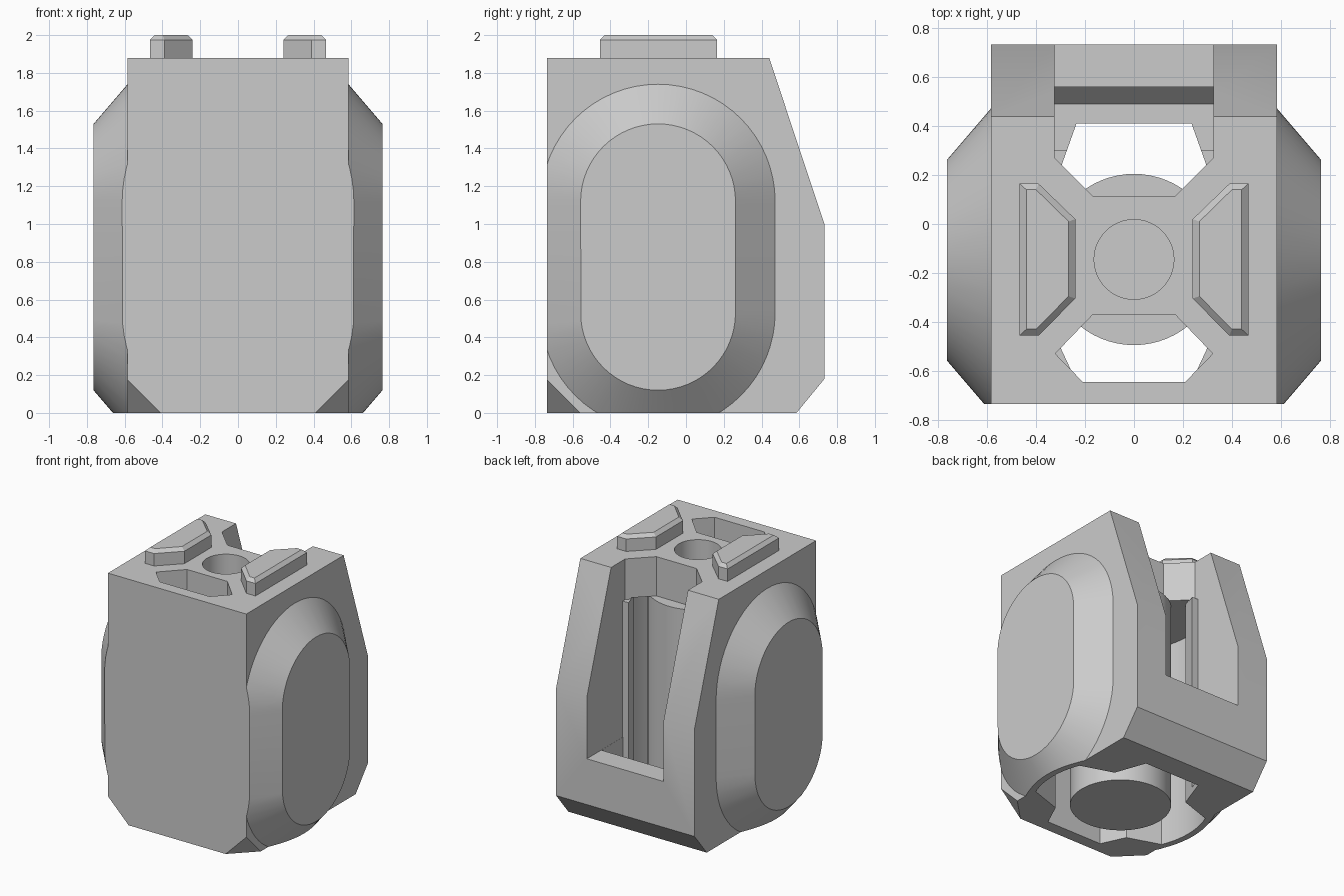
import bpy, bmesh, math
from mathutils import Vector

if "Cube" in bpy.data.objects:
    bpy.data.objects.remove(bpy.data.objects["Cube"])

CY = -0.145            # centre of the round parts along y
TOP, ROOF = 1.88, 1.58

grey = bpy.data.materials.new("light_grey")
grey.use_nodes = True
grey.diffuse_color = (0.6, 0.6, 0.6, 1)
grey.node_tree.nodes["Principled BSDF"].inputs["Base Color"].default_value = (0.6, 0.6, 0.6, 1)


def hull(name, points, clips=()):
    """Convex solid around points, trimmed by (point, outward normal) planes."""
    bm = bmesh.new()
    for p in points:
        bm.verts.new(p)
    bmesh.ops.convex_hull(bm, input=bm.verts[:])
    for co, no in clips:
        cut = bmesh.ops.bisect_plane(bm, geom=bm.verts[:] + bm.edges[:] + bm.faces[:],
                                     plane_co=co, plane_no=no, clear_outer=True)
        edges = [e for e in cut["geom_cut"] if isinstance(e, bmesh.types.BMEdge)]
        bmesh.ops.contextual_create(bm, geom=edges)
    bmesh.ops.dissolve_limit(bm, angle_limit=0.01, verts=bm.verts[:], edges=bm.edges[:])
    bmesh.ops.recalc_face_normals(bm, faces=bm.faces[:])
    return finish(name, bm)


def prism(name, outline, z0, z1):
    """Upright solid with any outline in x and y."""
    bm = bmesh.new()
    face = bm.faces.new([bm.verts.new((x, y, z0)) for x, y in outline])
    up = bmesh.ops.extrude_face_region(bm, geom=[face])
    bmesh.ops.translate(bm, vec=(0, 0, z1 - z0),
                        verts=[v for v in up["geom"] if isinstance(v, bmesh.types.BMVert)])
    bmesh.ops.recalc_face_normals(bm, faces=bm.faces[:])
    return finish(name, bm)


def finish(name, bm):
    mesh = bpy.data.meshes.new(name)
    bm.to_mesh(mesh)
    bm.free()
    mesh.materials.append(grey)
    obj = bpy.data.objects.new(name, mesh)
    bpy.context.collection.objects.link(obj)
    return obj


def combine(target, tool, operation):
    mod = target.modifiers.new(operation, "BOOLEAN")
    mod.operation, mod.solver, mod.object = operation, "EXACT", tool
    bpy.context.view_layer.objects.active = target
    bpy.ops.object.modifier_apply(modifier=mod.name)
    bpy.data.objects.remove(tool)


def circle(r, n=64):
    return [(r * math.cos(2 * math.pi * i / n), CY + r * math.sin(2 * math.pi * i / n))
            for i in range(n)]


def mirrored(half):
    """Close a half outline (positive x) across x = 0."""
    return half + [(-x, y) for x, y in reversed(half)]


def stadium(x, r):
    ring = []
    for i in range(65):
        a = math.pi * i / 32
        z = 1.12 if i <= 32 else 0.53
        ring.append((x, CY - 0.003 + r * math.cos(a), z + r * math.sin(a)))
    return ring


# Main block with sloped back and cut lower corners
profile = [(-0.735, 0), (0.585, 0), (0.733, 0.18), (0.733, 1.0), (0.44, TOP), (-0.735, TOP)]
corners = [(Vector((s * 0.585, -0.735, 0.175)), Vector((s, -1, -1))) for s in (1, -1)]
body = hull("body_shell", [(x, y, z) for x in (-0.585, 0.585) for y, z in profile], corners)

# Raised rounded side panels
for s in (1, -1):
    pts = stadium(s * 0.5, 0.62) + stadium(s * 0.585, 0.62) + stadium(s * 0.765, 0.41)
    panel = hull("side_panel", pts, [((0, -0.735, 0), (0, -1, 0)), ((0, 0, 0), (0, 0, -1))])
    combine(body, panel, "UNION")

# Round inner cavity, flattened front and back, with four wedge ribs
R = 0.615
arc = []
for i in range(97):
    a = -math.pi / 2 + math.pi * i / 96
    x, y = R * math.cos(a), R * math.sin(a)
    deg = abs(math.degrees(a))
    if 23 < deg < 67:
        if abs(deg - 45) < 0.5:
            arc.append((0.32, CY + math.copysign(0.318, y)))
        continue
    if x > 0.01:
        arc.append((x, min(0.41, max(-0.645, CY + y))))
combine(body, prism("cavity", mirrored(arc), -0.1, ROOF), "DIFFERENCE")

# Pocket behind the back sill, with a sloped lower edge
pocket = [(0.3, 0.05), (0.49, 0.05), (0.56, 0.13), (0.56, ROOF), (0.3, ROOF)]
combine(body, hull("pocket", [(x, y, z) for x in (-0.324, 0.324) for y, z in pocket]), "DIFFERENCE")

# Open back slot and its notch in the roof
slot = mirrored([(0.17, 0.115), (0.325, 0.27), (0.325, 1.0)])
combine(body, prism("roof_notch", slot, ROOF - 0.01, 2.1), "DIFFERENCE")
back = mirrored([(0.325, 0.3), (0.325, 1.0)])
combine(body, prism("back_slot", back, 0.53, 2.05), "DIFFERENCE")

# Front roof opening and central socket
opening = mirrored([(0.21, -0.645), (0.322, -0.53), (0.17, -0.372)])
combine(body, prism("front_opening", opening, ROOF - 0.01, 2.1), "DIFFERENCE")
combine(body, prism("socket", circle(0.163), ROOF - 0.01, 2.1), "DIFFERENCE")

# Central post under the roof
post = prism("central_post", circle(0.35), 0, ROOF)

# Bevelled pegs on the roof
base = [(0.467, 0.165), (0.39, 0.165), (0.24, 0.02), (0.24, -0.305), (0.39, -0.456), (0.467, -0.456)]
crown = [(0.44, 0.14), (0.4, 0.14), (0.267, 0.01), (0.267, -0.295), (0.4, -0.43), (0.44, -0.43)]
for s, side in ((1, "left"), (-1, "right")):
    pts = [(s * x, y, z) for z in (TOP, 1.975) for x, y in base]
    pts += [(s * x, y, 2.0) for x, y in crown]
    hull(side + "_roof_peg", pts)

# Smooth the round parts, keep the edges sharp
for obj in (body, post):
    bpy.ops.object.select_all(action="DESELECT")
    obj.select_set(True)
    bpy.context.view_layer.objects.active = obj
    bpy.ops.object.shade_smooth_by_angle(angle=math.radians(20))
